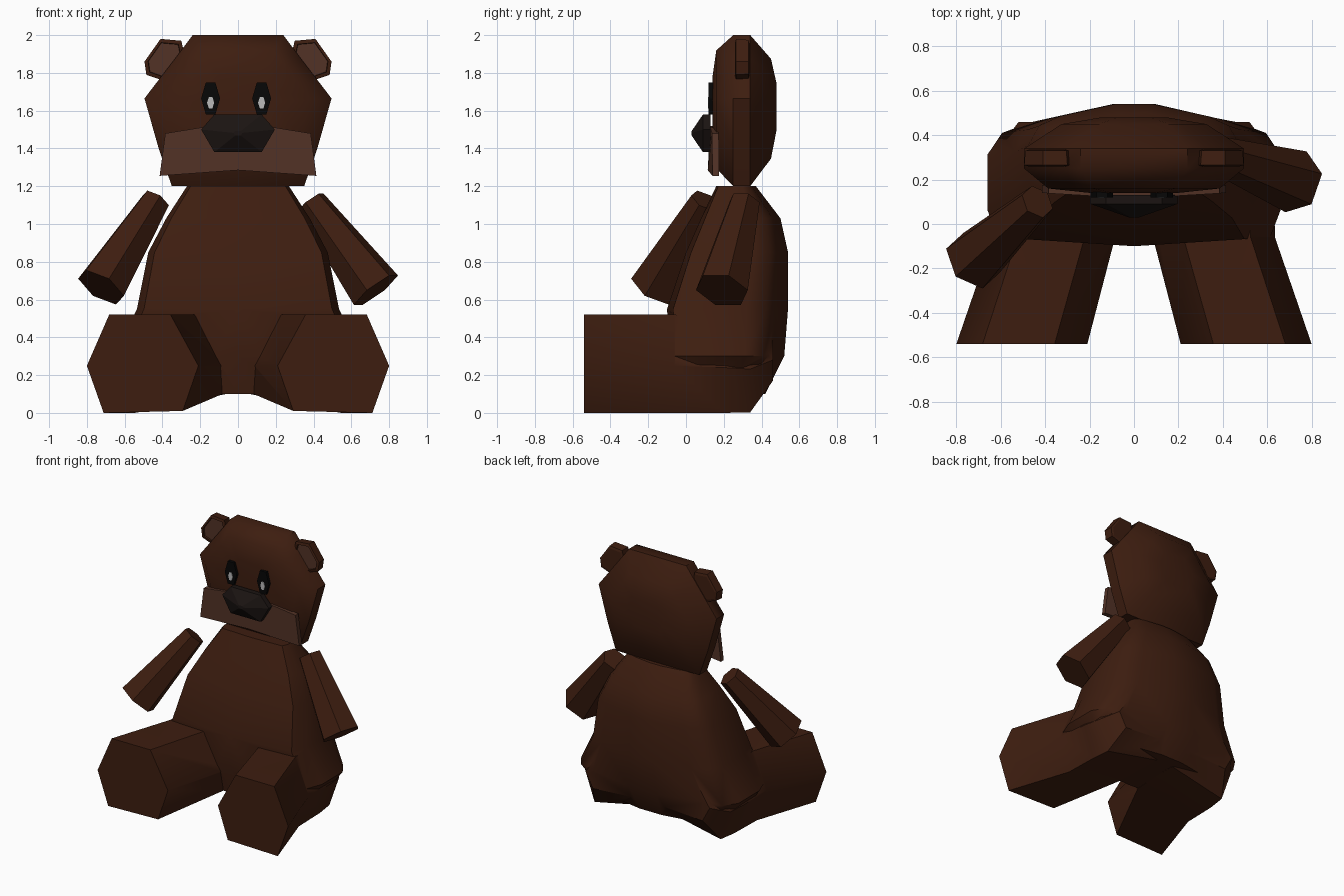
import bpy, bmesh, math
from mathutils import Vector

if "Cube" in bpy.data.objects:
    bpy.data.objects.remove(bpy.data.objects["Cube"])


def material(name, rgb):
    m = bpy.data.materials.new(name)
    m.diffuse_color = (*rgb, 1)
    m.use_nodes = True
    m.node_tree.nodes["Principled BSDF"].inputs["Base Color"].default_value = m.diffuse_color
    return m


FUR = material("brown_fur", (0.047, 0.0125, 0.005))
LIGHT = material("light_fur", (0.085, 0.032, 0.019))
DARK = material("dark_nose", (0.011, 0.007, 0.006))
BLACK = material("eye_black", (0.002, 0.002, 0.002))
SHINE = material("eye_shine", (0.5, 0.5, 0.5))


def loft(name, rings, mat):
    """Skin equal-sized rings of points and cap both ends."""
    bm = bmesh.new()
    rows = [[bm.verts.new(p) for p in r] for r in rings]
    n = len(rows[0])
    for a, b in zip(rows, rows[1:]):
        for i in range(n):
            j = (i + 1) % n
            bm.faces.new((a[i], a[j], b[j], b[i]))
    bm.faces.new(rows[0])
    bm.faces.new(rows[-1])
    bmesh.ops.recalc_face_normals(bm, faces=bm.faces)
    me = bpy.data.meshes.new(name)
    bm.to_mesh(me)
    bm.free()
    ob = bpy.data.objects.new(name, me)
    bpy.context.collection.objects.link(ob)
    me.materials.append(mat)
    return ob


def activate(ob):
    bpy.ops.object.select_all(action='DESELECT')
    ob.select_set(True)
    bpy.context.view_layer.objects.active = ob


def smooth(ob, deg=30):
    activate(ob)
    bpy.ops.object.shade_smooth_by_angle(angle=math.radians(deg))


def mirrored(half):
    """Full outline from its right half, listed from one end to the other."""
    return half + [(-x, z) for x, z in reversed(half) if abs(x) > 1e-6]


def slab(name, outline, steps, mat, centre=(0, 0)):
    """Stack an xz outline along y; each step is (y, scale about centre)."""
    cx, cz = centre
    return loft(name, [[(cx + (x - cx) * s, y, cz + (z - cz) * s) for x, z in outline]
                       for y, s in steps], mat)


def hexagon(cx, cz, rx, rz):
    return [(cx + rx * a, cz + rz * b) for a, b in
            [(.5, 1), (1, 0), (.5, -1), (-.5, -1), (-1, 0), (-.5, 1)]]


# Torso: pear-shaped loft (z, half width, front y, back y)
section = [(0, 0), (.93, .05), (1, .25), (1, .66), (.9, .82), (.7, .9), (.18, 1)]
torso_rings = []
for z, w, f, b in [(.1, .52, -.06, .42), (.3, .66, -.09, .52), (.55, .535, -.1, .54),
                   (.85, .475, 0, .54), (1.03, .38, .08, .50), (1.2, .27, .16, .37)]:
    torso_rings.append([(x * w, f + (b - f) * y, z) for x, y in mirrored(section)])
body = loft("body", torso_rings, FUR)

# Legs: six-sided, splayed forward, merged into the body
for side in (-1, 1):
    rings = []
    for y, c, h, z0, z1, inner in [(-.54, .505, .295, 0, .52, (-.72, .02)),
                                   (-.06, .36, .275, 0, .52, (-1, .19)),
                                   (.2, .35, .28, 0, .5, (-1, .2)),
                                   (.34, .34, .27, .003, .48, (-1, .2)),
                                   (.46, .32, .2, .17, .4, (-1, .1))]:
        foot = [(.6, 1), (1, .48), (.70, 0), inner, (-1, .48), (-.5, 1)]
        rings.append([(side * (c + h * u), y, z0 + (z1 - z0) * v) for u, v in foot])
    leg = loft("leg", rings, FUR)
    activate(body)
    mod = body.modifiers.new("join_leg", 'BOOLEAN')
    mod.operation, mod.solver, mod.object = 'UNION', 'EXACT', leg
    bpy.ops.object.modifier_apply(modifier=mod.name)
    bpy.data.objects.remove(leg)
smooth(body, 40)


# Arms: tapered six-sided tubes between shoulder and hand
def arm(name, a, b, ra, rb, roll=0):
    a, b = Vector(a), Vector(b)
    q = (b - a).to_track_quat('Z', 'Y')
    turn = [roll + i * math.pi / 3 for i in range(6)]
    return loft(name, [[p + q @ Vector((r * math.cos(t), r * math.sin(t), 0)) for t in turn]
                       for p, r in ((a, ra), (b, rb))], FUR)


arm("left_arm", (.385, .31, 1.115), (.73, .19, .65), .085, .145)
arm("right_arm", (-.435, .10, 1.125), (-.725, -.165, .665), .08, .14, math.pi / 6)

# Head: rounded lens with a flat rim
head = slab("head", mirrored([(.24, 2), (.33, 1.88), (.495, 1.665), (.42, 1.4), (.35, 1.2)]),
            [(.14, .4), (.16, .78), (.25, 1), (.34, 1), (.45, .66), (.48, .3)], FUR, (0, 1.63))
smooth(head, 46)

# Ears with recessed lighter inner
ear = [(.30, 1.97), (.41, 1.98), (.495, 1.86), (.485, 1.79), (.37, 1.75), (.28, 1.88)]
for side in (-1, 1):
    pts = [(side * x, z) for x, z in ear]
    mid = (side * .39, 1.87)
    slab("ear", pts, [(.28, .8), (.26, .82), (.265, 1), (.33, .95), (.335, .8)], FUR, mid)
    slab("inner_ear", pts, [(.272, .8), (.279, .8)], LIGHT, mid)

# Muzzle plate: centre pushed forward, flared sides
plate = mirrored([(0, 1.52), (.2, 1.51), (.385, 1.48), (.415, 1.255), (0, 1.285)])
loft("muzzle", [[(x, y0 + .06 * abs(x), z) for x, z in plate] for y0 in (.15, .115)], LIGHT)

# Nose: faceted, drawn to a blunt tip
slab("nose", mirrored([(.125, 1.58), (.195, 1.5), (.125, 1.38)]),
     [(.13, 1), (.09, 1), (.03, .12)], DARK, (0, 1.48))

# Eyes with shine
for x in (-.145, .125):
    slab("eye", hexagon(x, 1.665, .05, .085), [(.15, 1), (.12, 1)], BLACK, (x, 1.665))
    slab("eye_shine", hexagon(x, 1.642, .019, .03), [(.13, 1), (.116, 1)], SHINE, (x, 1.642))
